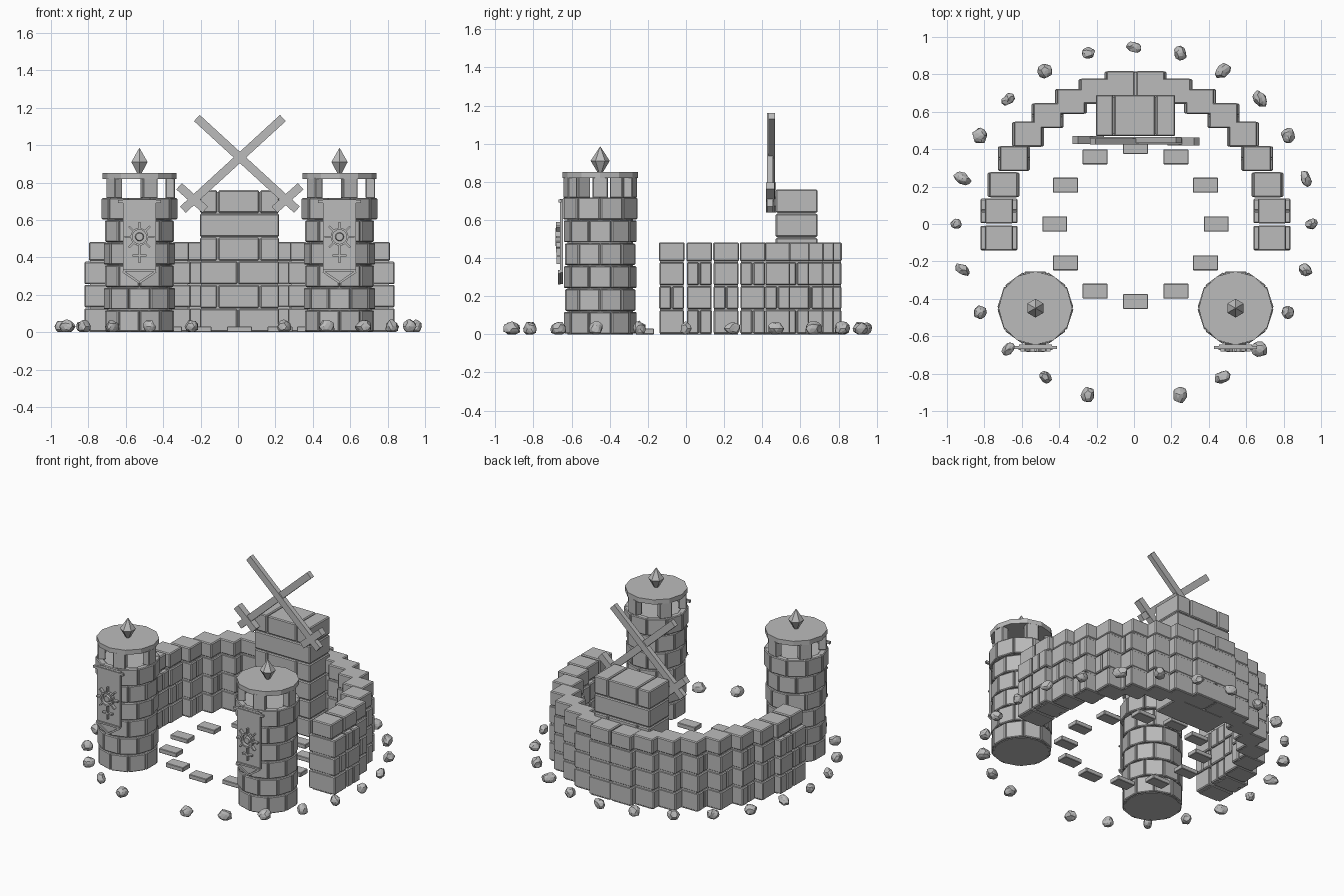
import bpy, bmesh, random
from math import pi, sin, cos, atan2, hypot, tan
from mathutils import Matrix, Vector

random.seed(4)
old = bpy.data.objects.get("Cube")
if old:
    bpy.data.objects.remove(old)

stone = bpy.data.materials.new("stone grey")
stone.use_nodes = True
GREY = (0.5, 0.5, 0.5, 1)
stone.diffuse_color = GREY
stone.node_tree.nodes["Principled BSDF"].inputs["Base Color"].default_value = GREY


def T(x, y, z):
    return Matrix.Translation((x, y, z))


def box(bm, matrix, size):
    bmesh.ops.create_cube(bm, size=1, matrix=matrix @ Matrix.Diagonal((*size, 1)))


def cone(bm, matrix, r1, r2, depth, sides):
    bmesh.ops.create_cone(bm, cap_ends=True, segments=sides, radius1=r1, radius2=r2,
                          depth=depth, matrix=matrix)


def bar(bm, a, b, y, width, depth):
    """Straight bar between two points of an upright plane."""
    (x1, z1), (x2, z2) = a, b
    turn = Matrix.Rotation(-atan2(z2 - z1, x2 - x1), 4, 'Y')
    box(bm, T((x1 + x2) / 2, y, (z1 + z2) / 2) @ turn, (hypot(x2 - x1, z2 - z1), depth, width))


def finish(name, bm, bevel=0.0, location=(0, 0, 0)):
    bmesh.ops.recalc_face_normals(bm, faces=bm.faces)
    mesh = bpy.data.meshes.new(name)
    bm.to_mesh(mesh)
    bm.free()
    mesh.materials.append(stone)
    ob = bpy.data.objects.new(name, mesh)
    ob.location = location
    bpy.context.collection.objects.link(ob)
    if bevel:
        mod = ob.modifiers.new("Bevel", 'BEVEL')
        mod.width = bevel
        mod.segments = 1
    return ob


# Curved wall: stepped columns of blocks, mirrored left and right
COLUMNS = [(0.73, -0.075), (0.73, 0.07), (0.705, 0.21), (0.65, 0.35), (0.575, 0.48),
           (0.47, 0.58), (0.345, 0.655), (0.22, 0.71), (0.08, 0.75)]
COURSES = [(0, 0.13), (0.13, 0.255), (0.255, 0.38), (0.38, 0.485)]
wall = bmesh.new()
core = bmesh.new()
for i, (cx, cy) in enumerate(COLUMNS):
    for side in (-1, 1):
        x = side * cx + 0.008
        depth = 0.2 if i < 2 else 0.17
        for row, (low, high) in enumerate(COURSES):
            h = high - low - 0.006
            z = (low + high) / 2
            if row == 3:
                box(wall, T(x, cy, z), (0.15, 0.135, h))
            elif (row + i) % 2 and i < 8:
                # paired half blocks
                for s in (-1, 1):
                    box(wall, T(x, cy + s * 0.034, z), (depth, 0.063, h))
            else:
                box(wall, T(x, cy, z), (depth, 0.13, h))
        box(core, T(x, cy, 0.235), (0.14, 0.125, 0.47))
finish("wall_blocks", wall, 0.006)
finish("wall_core", core)

# Keep at the back, laid in running bond
keep = bmesh.new()
W, H, X0 = 0.43, 0.127, 0.008
for row in range(6):
    cuts = [-0.5, -0.02, 0.5] if row % 2 == 0 else [-0.5, -0.27, 0.25, 0.5]
    if row == 4:
        cuts = [-0.5, 0.5]
    for a, b in zip(cuts, cuts[1:]):
        box(keep, T(X0 + W * (a + b) / 2, 0.58, H * (row + 0.5)),
            (W * (b - a) - 0.006, 0.22, H - 0.006))
finish("keep_blocks", keep, 0.006)
keep_core = bmesh.new()
box(keep_core, T(X0, 0.58, 0.375), (W - 0.02, 0.2, 0.75))
finish("keep_core", keep_core)

# Crossed swords in front of the keep
for side, name in ((1, "sword_left"), (-1, "sword_right")):
    sword = bmesh.new()
    bar(sword, (-0.305 * side, 0.655), (0.23 * side, 1.145), 0, 0.045, 0.033)
    bar(sword, (-0.325 * side, 0.78), (-0.185 * side, 0.655), 0, 0.045, 0.045)
    finish(name, sword, 0, (0.01, 0.445 + 0.004 * side, 0))


def tower(name, x, y):
    loc = (x, y, 0)
    # Masonry shaft with a flared top course
    body = bmesh.new()
    cone(body, T(0, 0, 0.355), 0.172, 0.172, 0.71, 20)
    finish(name + "_core", body, 0, loc)
    bricks = bmesh.new()
    n, h = 10, 0.12
    for row in range(6):
        r = 0.195 if row == 5 else 0.184
        for k in range(n):
            turn = Matrix.Rotation((k + row % 2 / 2) * 2 * pi / n, 4, 'Z')
            box(bricks, turn @ T(r - 0.02, 0, h * (row + 0.5)),
                (0.04, 2 * r * tan(pi / n) - 0.008, h - 0.006))
    finish(name + "_bricks", bricks, 0.005, loc)
    # Merlons, roof disc and crystal finial
    top = bmesh.new()
    for k in range(5):
        turn = Matrix.Rotation(k * 2 * pi / 5, 4, 'Z')
        box(top, turn @ T(0.165, 0, 0.77), (0.05, 0.08, 0.11))
    finish(name + "_merlons", top, 0.004, loc)
    roof = bmesh.new()
    cone(roof, T(0, 0, 0.835), 0.197, 0.197, 0.032, 12)
    finish(name + "_roof", roof, 0, loc)
    gem = bmesh.new()
    cone(gem, T(0, 0, 0.88), 0.014, 0.05, 0.06, 6)
    cone(gem, T(0, 0, 0.948), 0.05, 0, 0.076, 6)
    finish(name + "_finial", gem, 0, loc)

    # Pointed banner hanging on the front
    banner = bmesh.new()
    outline = [(-0.088, 0.71), (-0.088, 0.325), (0, 0.265), (0.088, 0.325), (0.088, 0.71)]
    face = banner.faces.new([banner.verts.new((px, -0.212, pz)) for px, pz in outline])
    ext = bmesh.ops.extrude_face_region(banner, geom=[face])
    bmesh.ops.translate(banner, vec=(0, 0.018, 0),
                        verts=[v for v in ext["geom"] if isinstance(v, bmesh.types.BMVert)])
    finish(name + "_banner", banner, 0, loc)
    trim = bmesh.new()
    bar(trim, (-0.115, 0.7), (0.115, 0.7), -0.21, 0.016, 0.016)
    bar(trim, (-0.088, 0.33), (0.088, 0.33), -0.215, 0.012, 0.015)
    for s in (-1, 1):
        bar(trim, (s * 0.088, 0.325), (0, 0.265), -0.215, 0.012, 0.015)
    finish(name + "_banner_trim", trim, 0, loc)

    # Sun emblem with a crossed stem
    emblem = bmesh.new()
    zc = 0.51
    for k in range(16):
        a, b = k * pi / 8, (k + 1) * pi / 8
        bar(emblem, (0.043 * cos(a), zc + 0.043 * sin(a)),
            (0.043 * cos(b), zc + 0.043 * sin(b)), -0.222, 0.01, 0.025)
    for k in range(8):
        c, s = cos(k * pi / 4), sin(k * pi / 4)
        bar(emblem, (0.045 * c, zc + 0.045 * s), (0.08 * c, zc + 0.08 * s), -0.222, 0.01, 0.022)
    cone(emblem, T(0, -0.218, zc) @ Matrix.Rotation(pi / 2, 4, 'X'), 0.025, 0.02, 0.03, 12)
    bar(emblem, (0, 0.46), (0, 0.37), -0.22, 0.01, 0.02)
    bar(emblem, (-0.037, 0.41), (0.037, 0.41), -0.22, 0.01, 0.02)
    finish(name + "_emblem", emblem, 0, loc)


tower("right_tower", -0.527, -0.45)
tower("left_tower", 0.543, -0.45)

# Ring of paving slabs in the courtyard
paving = bmesh.new()
for k in range(12):
    a = k * pi / 6
    box(paving, T(0.008 + 0.432 * cos(a), 0.415 * sin(a), 0.015), (0.133, 0.08, 0.03))
finish("paving_slabs", paving, 0.003)

# Outer ring of rough rocks, open at the front centre
rocks = bmesh.new()
for k in range(24):
    if k == 18:
        continue
    a = k * pi / 12
    size = Vector((random.uniform(0.03, 0.05), random.uniform(0.028, 0.045),
                   random.uniform(0.034, 0.04)))
    place = T(0.95 * cos(a), 0.945 * sin(a), 0.03) @ Matrix.Rotation(random.uniform(0, pi), 4, 'Z')
    made = bmesh.ops.create_icosphere(rocks, subdivisions=2, radius=1,
                                      matrix=place @ Matrix.Diagonal((*size, 1)))
    centre = place.translation
    for v in made["verts"]:
        v.co = centre + (v.co - centre) * random.uniform(0.82, 1.08)
        v.co.z = max(v.co.z, 0)
finish("rocks", rocks)
